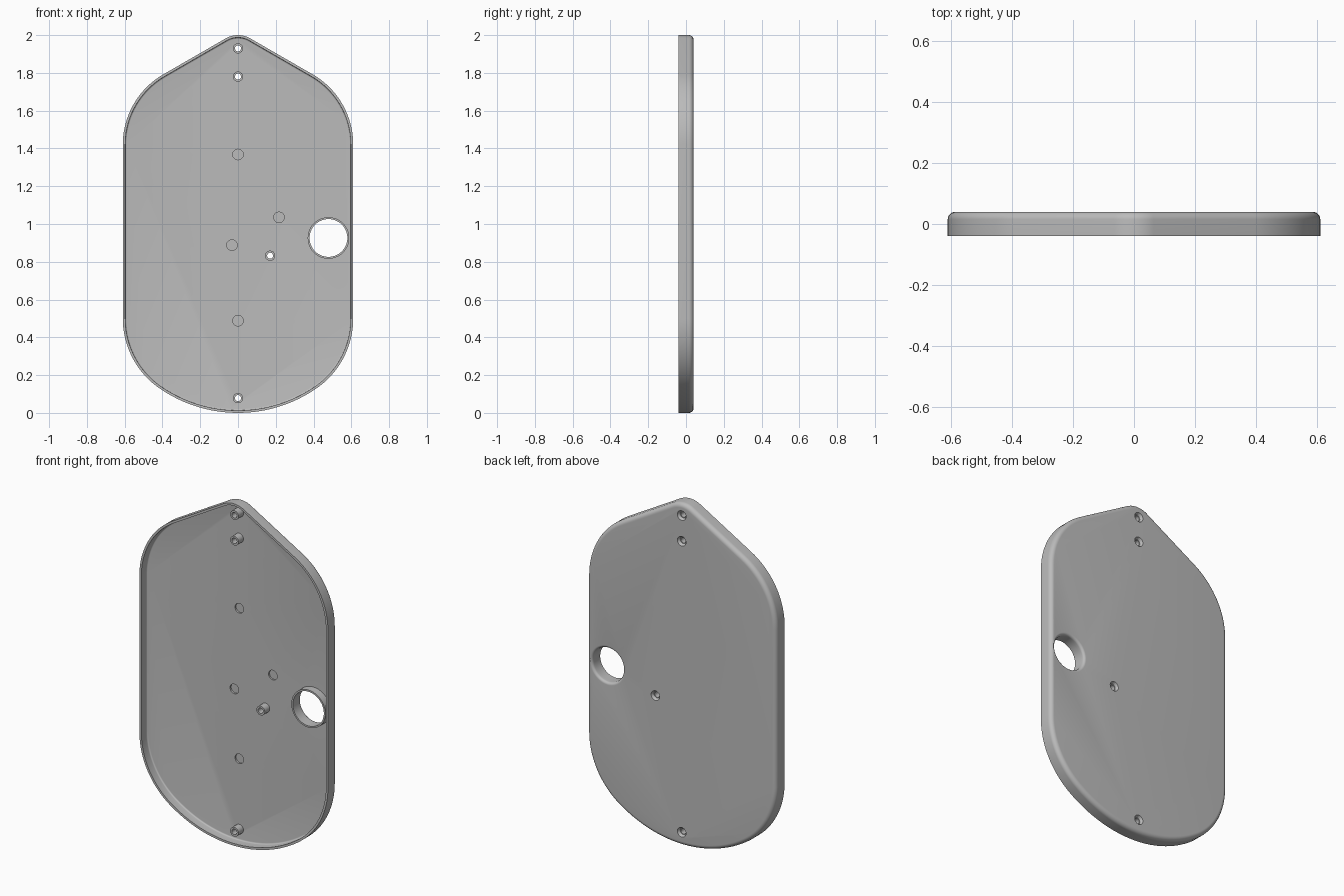
import bpy, bmesh
from math import sin, cos, pi, atan2, radians

cube = bpy.data.objects.get("Cube")
if cube:
    bpy.data.objects.remove(cube, do_unlink=True)

grey = bpy.data.materials.new("plain grey")
grey.use_nodes = True
colour = (0.5, 0.5, 0.5, 1)
grey.diffuse_color = colour
grey.node_tree.nodes["Principled BSDF"].inputs["Base Color"].default_value = colour

FRONT, BACK, FLOOR = -0.04, 0.04, 0.012
HALF_WIDTH, WALL, ROUND = 0.61, 0.013, 0.025


def make_object(name, bm):
    bmesh.ops.recalc_face_normals(bm, faces=bm.faces)
    mesh = bpy.data.meshes.new(name)
    bm.to_mesh(mesh)
    bm.free()
    mesh.materials.append(grey)
    obj = bpy.data.objects.new(name, mesh)
    bpy.context.collection.objects.link(obj)
    return obj


def activate(obj):
    bpy.ops.object.select_all(action='DESELECT')
    obj.select_set(True)
    bpy.context.view_layer.objects.active = obj


def smooth(obj):
    activate(obj)
    bpy.ops.object.shade_smooth_by_angle(angle=radians(30))


def bridge(bm, a, b):
    for i in range(len(a)):
        j = (i + 1) % len(a)
        bm.faces.new((a[i], a[j], b[j], b[i]))


def lathe(bm, x, z, profile, closed, segments=40):
    """Turn (radius, y) points about a front-to-back axis."""
    rings = [[bm.verts.new((x + r * cos(2 * pi * i / segments), y,
                            z + r * sin(2 * pi * i / segments)))
              for i in range(segments)] for r, y in profile]
    for a, b in zip(rings, rings[1:]):
        bridge(bm, a, b)
    if closed:
        bridge(bm, rings[-1], rings[0])
    else:
        bm.faces.new(rings[0])
        bm.faces.new(rings[-1])


# Outline: tangent arcs as (centre x, centre z, radius, start angle, end angle)
low_r, base_r, top_r, peak_r = 0.45, 0.715, 0.43, 0.13
low_x = HALF_WIDTH - low_r
base_r = (low_x ** 2 + 0.25 - low_r ** 2) / (1 - 2 * low_r)
turn = atan2(0.5 - base_r, low_x)
arcs = [(0, base_r, base_r, -pi / 2, turn, 12),
        (low_x, 0.5, low_r, turn, 0, 20),
        (HALF_WIDTH - top_r, 1.42, top_r, 0, pi / 3, 20),
        (0, 2 - peak_r, peak_r, pi / 3, pi / 2, 10)]


def outline(inset):
    half = []
    for k, (cx, cz, r, a0, a1, n) in enumerate(arcs):
        skip = 1 if k in (1,) else 0          # arcs 0 and 1 share a point
        for i in range(skip, n + 1):
            a = a0 + (a1 - a0) * i / n
            half.append((cx + (r - inset) * cos(a), cz + (r - inset) * sin(a)))
    return half + [(-x, z) for x, z in half[-2:0:-1]]


# Tray body: lofted from the floor, over the rim and round to the back
inner_r = 0.008
section = [(WALL + inner_r * (1 - cos(t)), FLOOR - inner_r * (1 - sin(t)))
           for t in (pi / 2 * i / 4 for i in range(4, -1, -1))]
section += [(WALL, FRONT), (0, FRONT)]
section += [(ROUND * (1 - cos(t)), BACK - ROUND * (1 - sin(t)))
            for t in (pi / 2 * i / 8 for i in range(9))]
bm = bmesh.new()
loops = [[bm.verts.new((x, y, z)) for x, z in outline(d)] for d, y in section]
for a, b in zip(loops, loops[1:]):
    bridge(bm, a, b)
bm.faces.new(loops[0])
bm.faces.new(loops[-1])
body = make_object("tray_body", bm)

# Bores, back counterbores, large opening and shallow floor recesses
screws = [(0, 1.93), (0, 1.78), (0.17, 0.832), (0, 0.078)]
recesses = [(0, 1.368), (0.217, 1.035), (-0.032, 0.888), (0, 0.488)]
port = (0.479, 0.926)
bore_r, boss_r, port_r, collar_r = 0.016, 0.027, 0.1, 0.11
bm = bmesh.new()
for x, z in screws:
    lathe(bm, x, z, [(bore_r, -0.1), (bore_r, 0.024), (0.02, 0.024),
                     (0.028, BACK), (0.028, 0.1)], False)
for x, z in recesses:
    lathe(bm, x, z, [(0.028, -0.02), (0.028, FLOOR + 0.01)], False)
flare = 0.015
lathe(bm, *port, [(port_r, -0.1)]
      + [(port_r + flare * (1 - cos(t)), BACK - flare * (1 - sin(t)))
         for t in (pi / 2 * i / 6 for i in range(7))]
      + [(port_r + flare, 0.1)], False, 64)
cutter = make_object("hole_cutter", bm)
cutter.hide_render = True

activate(body)
cut = body.modifiers.new("holes", 'BOOLEAN')
cut.operation = 'DIFFERENCE'
cut.solver = 'EXACT'
cut.object = cutter
bpy.ops.object.modifier_apply(modifier=cut.name)
bpy.data.objects.remove(cutter, do_unlink=True)
smooth(body)


# Hollow screw bosses and the collar round the opening
def tube(name, x, z, inner, outer, front, segments):
    bm = bmesh.new()
    lathe(bm, x, z, [(inner, FLOOR), (inner, front), (outer, front),
                     (outer, FLOOR)], True, segments)
    smooth(make_object(name, bm))


for i, (x, z) in enumerate(screws):
    tube(f"screw_boss_{i + 1}", x, z, bore_r, boss_r, -0.034, 40)
tube("opening_collar", *port, port_r, collar_r, -0.034, 64)
